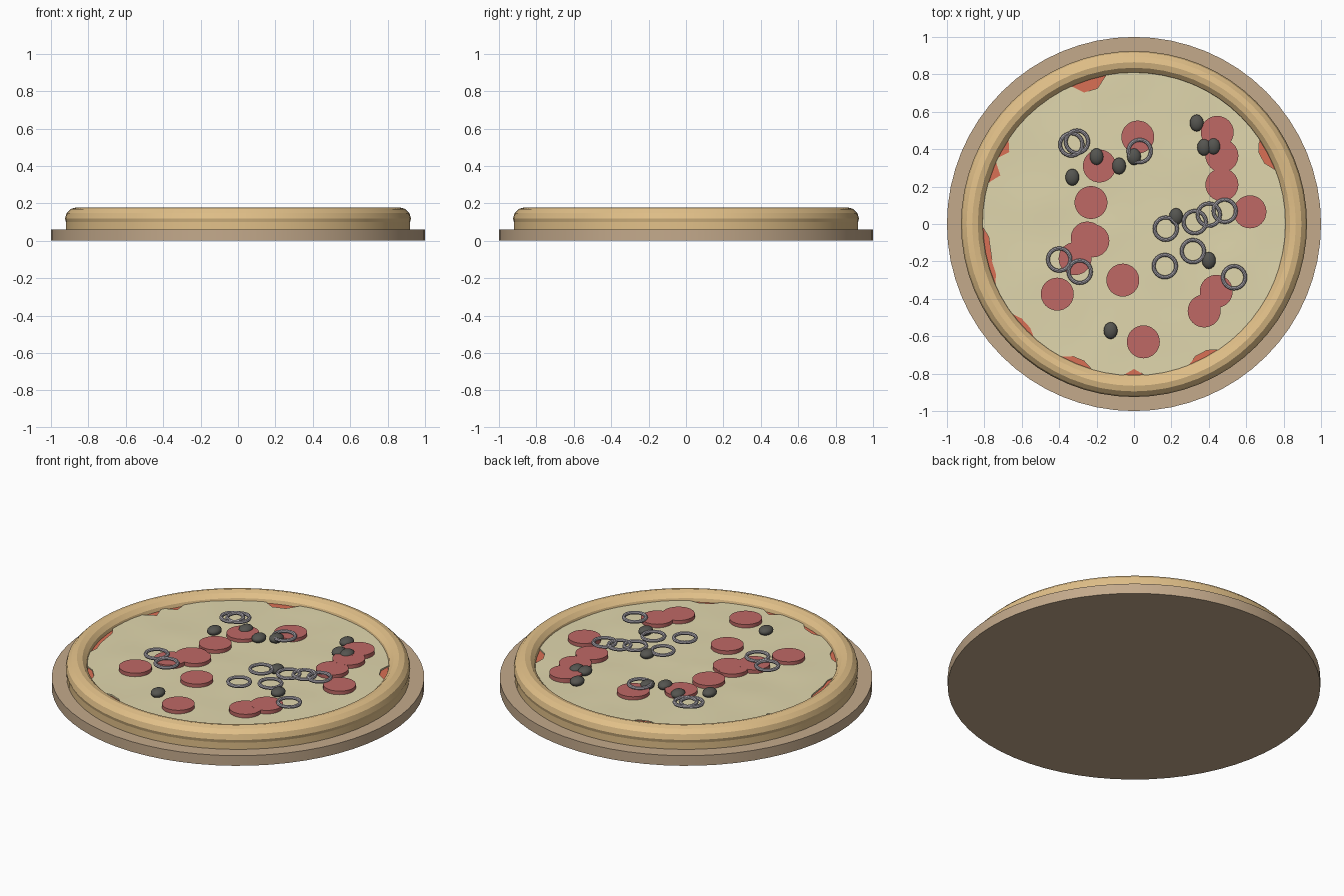
import bpy, bmesh, math, random
from mathutils import noise, Vector

if "Cube" in bpy.data.objects:
    bpy.data.objects.remove(bpy.data.objects["Cube"])

random.seed(4)

def material(name, rgb):
    m = bpy.data.materials.new(name)
    m.diffuse_color = (*rgb, 1)
    m.use_nodes = True
    m.node_tree.nodes["Principled BSDF"].inputs["Base Color"].default_value = m.diffuse_color
    return m

WOOD = material("wood", (0.55, 0.40, 0.26))
DOUGH = material("baked_dough", (0.76, 0.53, 0.25))
SAUCE = material("sauce", (0.70, 0.16, 0.09))
CHEESE = material("cheese", (0.75, 0.68, 0.42))
MEAT = material("pepperoni", (0.52, 0.14, 0.13))
OLIVE = material("olive", (0.09, 0.09, 0.08))
ONION = material("onion", (0.40, 0.38, 0.42))

def finish(name, mat, smooth=True):
    ob = bpy.context.object
    ob.name = name
    ob.data.materials.append(mat)
    if smooth:
        bpy.ops.object.shade_smooth_by_angle(angle=math.radians(25))
    return ob

def disc(name, mat, r, z0, z1, x=0, y=0, sides=64):
    bpy.ops.mesh.primitive_cylinder_add(vertices=sides, radius=r, depth=z1 - z0,
                                        location=(x, y, (z0 + z1) / 2))
    return finish(name, mat)

def ring(name, mat, R, r, x, y, z, n, m):
    bpy.ops.mesh.primitive_torus_add(major_radius=R, minor_radius=r, major_segments=n,
                                     minor_segments=m, location=(x, y, z))
    return finish(name, mat)

# Board, base and rolled crust
disc("serving_board", WOOD, 1.0, 0, 0.06)
disc("dough_base", DOUGH, 0.92, 0.06, 0.10)
ring("crust_rim", DOUGH, 0.865, 0.06, 0, 0, 0.118, 64, 12)
disc("sauce_layer", SAUCE, 0.82, 0.09, 0.128)

# Cheese: lumpy disc, with bites out of its edge where the sauce shows
GAPS = {106: 0.74, 150: 0.77, 160: 0.76, 186: 0.78, 197: 0.785, 221: 0.785,
        247: 0.78, 270: 0.775, 299: 0.78, 28: 0.77}
bm = bmesh.new()
N, rings = 72, 12
centre = bm.verts.new((0, 0, 0.137))
rows = []
for i in range(1, rings + 1):
    row = []
    for k in range(N):
        a = math.tau * k / N
        r = 0.82 * i / rings
        if i == rings:
            for deg, edge in GAPS.items():
                if abs(math.degrees(a) - deg) < 5:
                    r = edge
        x, y = r * math.cos(a), r * math.sin(a)
        z = 0.136 + 0.004 * noise.noise(Vector((x * 5, y * 5, 1.3)))
        row.append(bm.verts.new((x, y, z)))
    rows.append(row)
for k in range(N):
    j = (k + 1) % N
    bm.faces.new((centre, rows[0][k], rows[0][j]))
    for a, b in zip(rows, rows[1:]):
        bm.faces.new((a[k], b[k], b[j], a[j]))
edge = [e for e in bm.edges if e.is_boundary]
skirt = bmesh.ops.extrude_edge_only(bm, edges=edge)["geom"]
for v in skirt:
    if isinstance(v, bmesh.types.BMVert):
        v.co.z = 0.125
bmesh.ops.recalc_face_normals(bm, faces=bm.faces)
me = bpy.data.meshes.new("cheese_layer")
bm.to_mesh(me)
bm.free()
cheese = bpy.data.objects.new("cheese_layer", me)
bpy.context.collection.objects.link(cheese)
bpy.context.view_layer.objects.active = cheese
bpy.ops.object.select_all(action='DESELECT')
cheese.select_set(True)
finish("cheese_layer", CHEESE)

# Pepperoni slices
for i, (x, y) in enumerate([
        (0.02, 0.465), (-0.185, 0.31), (-0.23, 0.115), (-0.25, -0.075), (-0.22, -0.09),
        (-0.315, -0.185), (-0.41, -0.375), (-0.06, -0.30), (0.05, -0.63), (0.375, -0.465),
        (0.44, -0.36), (0.62, 0.065), (0.47, 0.21), (0.47, 0.365), (0.445, 0.49)]):
    disc(f"pepperoni_{i}", MEAT, 0.088, 0.125, 0.156 + 0.0002 * i, x, y, 32)

# Onion rings
for i, (x, y) in enumerate([
        (-0.335, 0.425), (-0.305, 0.44), (0.03, 0.39), (-0.4, -0.19), (-0.29, -0.255),
        (0.17, -0.025), (0.325, 0.01), (0.4, 0.05), (0.485, 0.07), (0.315, -0.145),
        (0.165, -0.225), (0.535, -0.285)]):
    ring(f"onion_ring_{i}", ONION, 0.06, 0.01, x, y, 0.162, 24, 8)

# Olives
for i, (x, y) in enumerate([
        (0.335, 0.54), (0.375, 0.41), (0.425, 0.415), (-0.2, 0.36), (0, 0.36),
        (-0.08, 0.31), (-0.33, 0.25), (0.225, 0.04), (0.4, -0.195), (-0.125, -0.57)]):
    bpy.ops.mesh.primitive_uv_sphere_add(segments=16, ring_count=10, radius=1,
                                         location=(x, y, 0.153))
    bpy.context.object.scale = (0.037, 0.045, 0.025)
    finish(f"olive_{i}", OLIVE)
